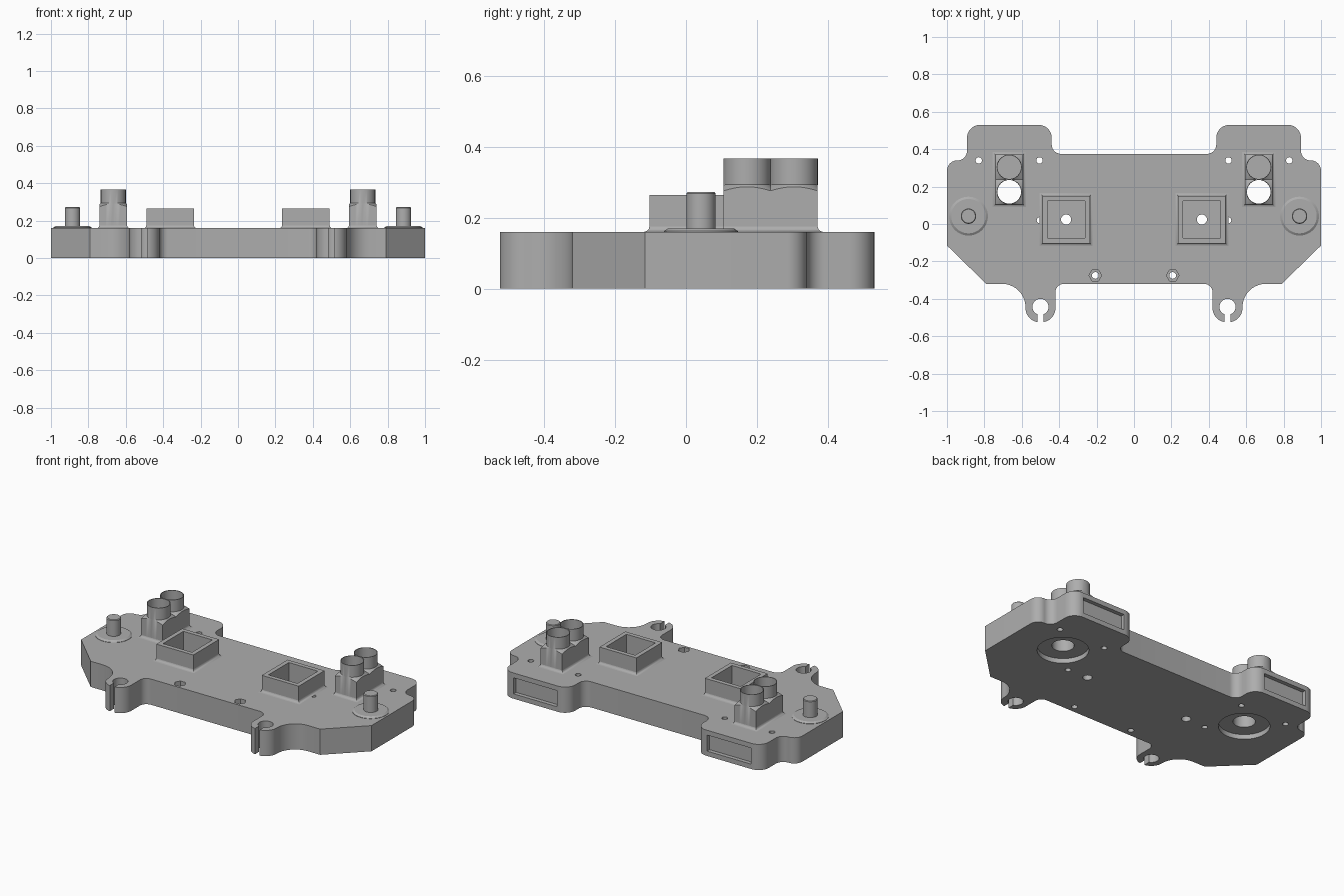
import bpy, bmesh, math
from mathutils import Vector

cube = bpy.data.objects.get("Cube")
if cube:
    bpy.data.objects.remove(cube, do_unlink=True)

grey = bpy.data.materials.new("plain_grey")
grey.use_nodes = True
GREY = (0.42, 0.42, 0.42, 1)
grey.diffuse_color = GREY
grey.node_tree.nodes["Principled BSDF"].inputs["Base Color"].default_value = GREY

TOP = 0.16


def circle(r, z, n=48):
    return [(r * math.cos(math.tau * i / n), r * math.sin(math.tau * i / n), z) for i in range(n)]


def rect(hx, hy, z, n=4):
    # rectangle sampled at n directions, always including its corners
    pts = []
    for i in range(n):
        a = math.tau * (i + (0.5 if n == 4 else 0)) / n
        clamp = lambda v: max(-1, min(1, v * math.sqrt(2)))
        pts.append((hx * clamp(math.cos(a)), hy * clamp(math.sin(a)), z))
    return pts


def finish(name, bm):
    bmesh.ops.recalc_face_normals(bm, faces=bm.faces)
    mesh = bpy.data.meshes.new(name)
    bm.to_mesh(mesh)
    bm.free()
    mesh.materials.append(grey)
    obj = bpy.data.objects.new(name, mesh)
    bpy.context.collection.objects.link(obj)
    return obj


def activate(obj):
    bpy.ops.object.select_all(action='DESELECT')
    obj.select_set(True)
    bpy.context.view_layer.objects.active = obj


def smooth(obj):
    activate(obj)
    bpy.ops.object.shade_smooth_by_angle(angle=math.radians(30))


def loft(name, rings, x, y, caps=True):
    # skin between rings that have equal point counts
    bm = bmesh.new()
    loops = [[bm.verts.new((px + x, py + y, z)) for px, py, z in ring] for ring in rings]
    n = len(loops[0])
    for low, high in zip(loops, loops[1:]):
        for i in range(n):
            j = (i + 1) % n
            bm.faces.new((low[i], low[j], high[j], high[i]))
    if caps:
        bm.faces.new(loops[0])
        bm.faces.new(loops[-1])
    return finish(name, bm)


def cut(target, cutter):
    mod = target.modifiers.new("cut", 'BOOLEAN')
    mod.operation = 'DIFFERENCE'
    mod.solver = 'EXACT'
    mod.object = cutter
    activate(target)
    bpy.ops.object.modifier_apply(modifier=mod.name)
    bpy.data.objects.remove(cutter, do_unlink=True)


def drill(target, x, y, r, z0=-0.1, z1=0.5, n=48):
    cut(target, loft("drill", [circle(r, z0, n), circle(r, z1, n)], x, y))


def mill(target, x, y, hx, hy, z0, z1):
    cut(target, loft("mill", [rect(hx, hy, z0), rect(hx, hy, z1)], x, y))


def rounded(corners, steps=10):
    # closed outline with an arc of the given radius at each corner
    out = []
    for i, (x, y, r) in enumerate(corners):
        p = Vector((x, y))
        if r == 0:
            out.append(p)
            continue
        a = (Vector(corners[i - 1][:2]) - p).normalized()
        b = (Vector(corners[(i + 1) % len(corners)][:2]) - p).normalized()
        half = a.angle(b) / 2
        centre = p + (a + b).normalized() * r / math.sin(half)
        start = p + a * r / math.tan(half) - centre
        end = p + b * r / math.tan(half) - centre
        sweep = start.angle_signed(end)
        for k in range(steps + 1):
            t = -sweep * k / steps
            out.append(centre + Vector((start.x * math.cos(t) - start.y * math.sin(t),
                                        start.x * math.sin(t) + start.y * math.cos(t))))
    return out


# Base plate with shoulders at the back and clip arms at the front
half = [(0.44, 0.375, 0.05), (0.44, 0.53, 0.07), (0.893, 0.53, 0.07),
        (0.893, 0.34, 0.05), (1.0, 0.34, 0.055), (1.0, -0.115, 0), (0.79, -0.32, 0),
        (0.58, -0.32, 0.125), (0.58, -0.525, 0.075), (0.42, -0.525, 0.075), (0.42, -0.32, 0.045)]
outline = rounded(half + [(-x, y, r) for x, y, r in reversed(half)])
plate = loft("base_plate", [[(p.x, p.y, z) for p in outline] for z in (0, TOP)], 0, 0)

BORE, TUBE = 0.063, 0.067
SX, FRONT_Y, BACK_Y = 0.667, 0.172, 0.304
BX, BY = 0.363, 0.024

for s in (-1, 1):
    # Screw holes and hexagonal nut recesses
    for x, y in ((0.505, 0.34), (0.83, 0.34), (0.503, 0.02)):
        drill(plate, s * x, y, 0.017, n=24)
    drill(plate, s * 0.207, -0.275, 0.018, n=24)
    drill(plate, s * 0.207, -0.275, 0.034, z0=0.12, n=6)
    # Open clip eyes
    drill(plate, s * 0.5, -0.443, 0.043)
    mill(plate, s * 0.5, -0.52, 0.016, 0.06, -0.1, 0.3)
    # Underside counterbore and sensor bores
    drill(plate, s * SX, FRONT_Y, 0.146, z1=0.03)
    drill(plate, s * SX, FRONT_Y, BORE)
    drill(plate, s * SX, BACK_Y, BORE, z0=0.1)
    # Square pocket with a central hole
    mill(plate, s * BX, BY, 0.1, 0.1, 0.12, 0.3)
    drill(plate, s * BX, BY, 0.027, n=32)
    # Window recess in the rear face
    mill(plate, s * SX, 0.53, 0.15, 0.025, 0.03, 0.13)
smooth(plate)


def skirt(name, x, y, hx, hy):
    # small concave fillet around a block's foot
    rings = [rect(hx + d, hy + d, TOP + h)
             for d, h in ((0.015, 0), (0.008, 0.002), (0.002, 0.008), (0, 0.015))]
    smooth(loft(name, rings, x, y, caps=False))


for side, s in (("right", -1), ("left", 1)):
    # Twin tubes rising from a square block
    for place, y in (("front", FRONT_Y), ("back", BACK_Y)):
        hx, hy, n = 0.074, 0.0665, 48
        shoulder = [(px, py, 0.29 - 0.45 * max(0, math.hypot(px, py) - TUBE))
                    for px, py, _ in rect(hx, hy, 0, n)]
        rings = [rect(hx, hy, 0.15, n), shoulder, circle(TUBE, 0.293), circle(TUBE, 0.367),
                 circle(BORE, 0.367), circle(BORE, 0.155)]
        smooth(loft(f"{side}_{place}_tube", rings, s * SX, y, caps=False))
    skirt(f"{side}_tube_fillet", s * SX, (FRONT_Y + BACK_Y) / 2, 0.074, 0.1325)

    # Square open box
    box = [rect(0.127, 0.127, 0.15), rect(0.127, 0.127, 0.264),
           rect(0.1, 0.1, 0.264), rect(0.1, 0.1, 0.15)]
    loft(f"{side}_square_box", box, s * BX, BY, caps=False)
    skirt(f"{side}_box_fillet", s * BX, BY, 0.127, 0.127)

    # Peg standing on a low round flange
    peg = [circle(r, z) for r, z in ((0.104, 0.15), (0.104, 0.162), (0.092, 0.17), (0.041, 0.17),
                                     (0.041, 0.268), (0.037, 0.272))]
    smooth(loft(f"{side}_peg", peg, s * 0.885, 0.042))
